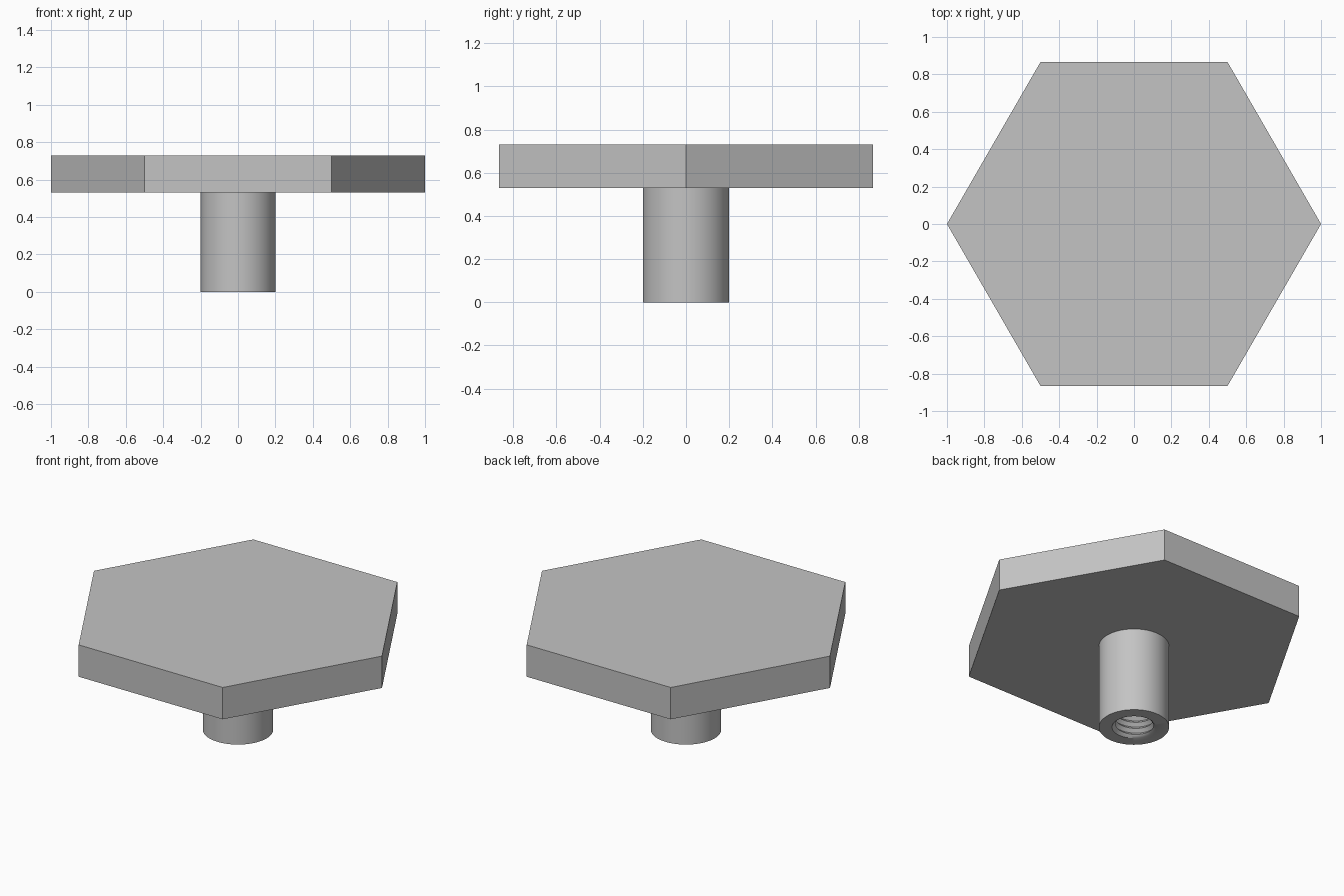
import bpy, bmesh
from math import cos, sin, pi

cube = bpy.data.objects.get("Cube")
if cube:
    bpy.data.objects.remove(cube, do_unlink=True)

HEAD_Z, TOP_Z = 0.53, 0.73
STEM_R, SIDES = 0.2, 64
DEPTH, PITCH, START = 0.5, 0.04, 0.008
CREST_R, ROOT_R = 0.106, 0.125

grey = bpy.data.materials.new("plain_grey")
grey.use_nodes = True
colour = (0.55, 0.55, 0.55, 1)
grey.diffuse_color = colour
grey.node_tree.nodes["Principled BSDF"].inputs["Base Color"].default_value = colour


def finish(name, bm):
    bmesh.ops.remove_doubles(bm, verts=bm.verts, dist=0.0001)
    bmesh.ops.recalc_face_normals(bm, faces=bm.faces)
    mesh = bpy.data.meshes.new(name)
    bm.to_mesh(mesh)
    bm.free()
    mesh.materials.append(grey)
    obj = bpy.data.objects.new(name, mesh)
    bpy.context.collection.objects.link(obj)
    return obj


# Hexagonal head
bm = bmesh.new()
hexagon = bm.faces.new([bm.verts.new((cos(i * pi / 3), sin(i * pi / 3), HEAD_Z)) for i in range(6)])
side = bmesh.ops.extrude_face_region(bm, geom=[hexagon], use_keep_orig=True)
top = [v for v in side["geom"] if isinstance(v, bmesh.types.BMVert)]
bmesh.ops.translate(bm, verts=top, vec=(0, 0, TOP_Z - HEAD_Z))
finish("hex_head", bm)


def thread_radius(z, turn):
    """V-shaped thread that climbs one pitch per turn."""
    wave = abs(2 * (((z - START) / PITCH - turn) % 1) - 1)
    return CREST_R + (ROOT_R - CREST_R) * wave


# Stem: outer wall, flat end, threaded bore and closed bore end
bm = bmesh.new()
columns = []
for i in range(SIDES + 1):
    turn = i / SIDES
    profile = [(STEM_R, HEAD_Z), (STEM_R, 0), (ROOT_R, 0)]
    for k in range(-2, int(2 * DEPTH / PITCH) + 2):
        z = START + PITCH * (k / 2 + turn)
        z = min(max(z, START), DEPTH)
        profile.append((thread_radius(z, turn), z))
    profile.append((thread_radius(DEPTH, turn), DEPTH))
    profile.append((0, DEPTH))
    a = 2 * pi * turn
    columns.append([bm.verts.new((r * cos(a), r * sin(a), z)) for r, z in profile])
for left, right in zip(columns, columns[1:]):
    for j in range(len(left) - 1):
        bm.faces.new((left[j], right[j], right[j + 1], left[j + 1]))
stem = finish("threaded_stem", bm)

bpy.ops.object.select_all(action="DESELECT")
stem.select_set(True)
bpy.context.view_layer.objects.active = stem
bpy.ops.object.shade_smooth_by_angle(angle=pi / 6)
